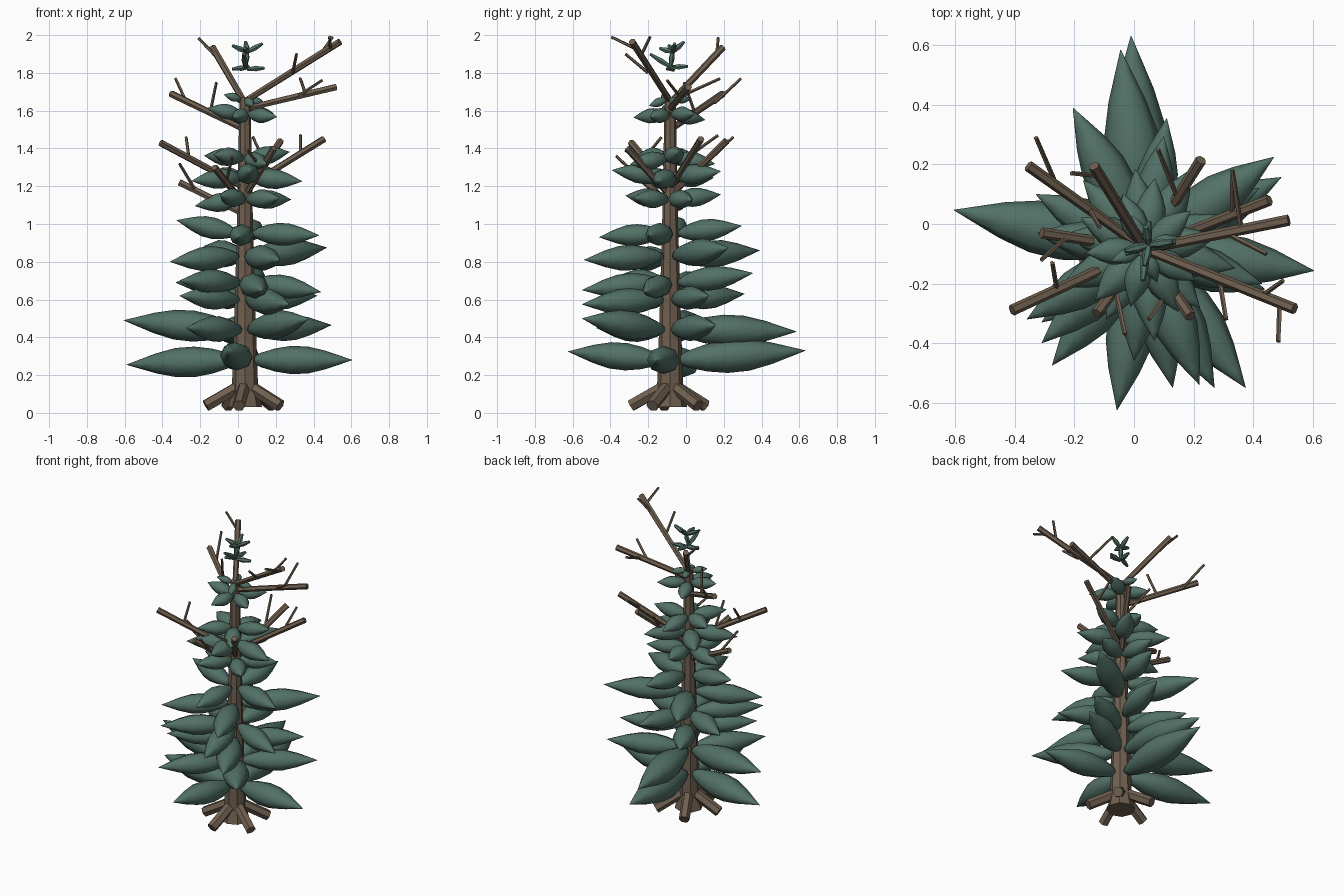
import bpy, bmesh, math
from mathutils import Vector

CX, CY = 0.037, -0.084  # trunk axis


def material(name, rgb):
    m = bpy.data.materials.new(name)
    m.diffuse_color = (*rgb, 1)
    return m


BARK = material("bark", (0.16, 0.115, 0.078))
NEEDLE = material("needles", (0.085, 0.165, 0.135))


def spindle(bm, a, b, profile, sides, wide=1.0):
    """Rings of (fraction, radius) along a line, widened sideways by `wide`."""
    a, b = Vector(a), Vector(b)
    d = (b - a).normalized()
    side = d.cross(Vector((0, 0, 1)))
    side = side.normalized() if side.length > 1e-4 else Vector((1, 0, 0))
    up = side.cross(d)
    rings = []
    for t, r in profile:
        c = a.lerp(b, t)
        rings.append([bm.verts.new(c + side * (r * wide * math.cos(k * math.tau / sides))
                                   + up * (r * math.sin(k * math.tau / sides)))
                      for k in range(sides)])
    for p, q in zip(rings, rings[1:]):
        for k in range(sides):
            n = (k + 1) % sides
            bm.faces.new((p[k], p[n], q[n], q[k]))
    bm.faces.new(rings[0][::-1])
    bm.faces.new(rings[-1])


def finish(bm, name, mat, smooth=False):
    bmesh.ops.recalc_face_normals(bm, faces=bm.faces)
    for f in bm.faces:
        f.smooth = smooth
    me = bpy.data.meshes.new(name)
    bm.to_mesh(me)
    bm.free()
    me.materials.append(mat)
    ob = bpy.data.objects.new(name, me)
    bpy.context.collection.objects.link(ob)


LEAF = [(0, .25), (.08, .52), (.22, .82), (.38, 1), (.55, .96), (.73, .66), (.88, .3), (1, .01)]


def leaf(bm, tip, z):
    tip = Vector(tip)
    d = Vector((tip.x - CX, tip.y - CY, 0)).normalized()
    base = Vector((CX, CY, z)) + d * (0.045 if z < 1 else 0.02)
    length = (tip - base).length
    r = min(0.09 * length + 0.027, 0.22 * length)
    spindle(bm, base, tip, [(t, r * s) for t, s in LEAF], 8, 1.12)


# Trunk
bm = bmesh.new()
spindle(bm, (CX, CY, 0.03), (CX, CY, 1.67),
        [(0, .09), (.05, .07), (.3, .056), (.6, .042), (1, .029)], 8)
finish(bm, "trunk", BARK)

# Roots
bm = bmesh.new()
for k in range(5):
    a = math.radians(-27) + k * math.tau / 5
    c, s = math.cos(a), math.sin(a)
    spindle(bm, (CX + .03 * c, CY + .03 * s, .14), (CX + .21 * c, CY + .21 * s, .038),
            [(0, .034), (1, .034)], 6)
finish(bm, "roots", BARK)

# Bare branches: trunk height, end point
bm = bmesh.new()
for z, end in [
    (1.19, (-.41, -.29, 1.43)), (1.65, (.54, -.285, 1.965)), (1.61, (.52, .013, 1.725)),
    (1.19, (.455, .08, 1.45)), (1.15, (.225, .215, 1.44)), (1.64, (-.135, .195, 1.935)),
    (1.5, (-.355, .195, 1.69)), (1.1, (-.125, -.3, 1.3)), (1.05, (-.31, -.03, 1.22)),
    (1.15, (.19, -.31, 1.4)),
]:
    spindle(bm, (CX, CY, z), end, [(0, .017), (1, .019)], 6)
finish(bm, "bare_branches", BARK)

# Twigs on the branches
bm = bmesh.new()
for a, b in [
    ((.49, -.27, 1.93), (.485, -.395, 1.99)), ((.29, -.2, 1.8), (.31, -.32, 1.9)),
    ((.43, -.24, 1.89), (.5, -.19, 1.99)), ((.31, -.03, 1.67), (.445, -.1, 1.76)),
    ((.36, -.02, 1.68), (.33, .18, 1.77)), ((.33, .03, 1.37), (.33, .17, 1.47)),
    ((.14, .1, 1.33), (.08, .25, 1.46)), ((-.11, .16, 1.88), (-.21, .17, 1.985)),
    ((-.27, .15, 1.64), (-.33, .29, 1.77)), ((-.15, .05, 1.58), (-.115, -.01, 1.75)),
    ((-.26, -.22, 1.35), (-.275, -.13, 1.46)), ((-.22, -.04, 1.17), (-.31, -.12, 1.32)),
    ((-.06, -.23, 1.23), (-.03, -.37, 1.36)), ((.12, -.22, 1.3), (.05, -.32, 1.39)),
]:
    spindle(bm, a, b, [(0, .009), (1, .008)], 5)
finish(bm, "twigs", BARK)

# Lower foliage tiers: trunk height, leaf tips
tiers = [
    (.28, [(-.59, .04, .255), (.605, -.157, .28), (-.057, -.625, .325), (-.01, .632, .33)]),
    (.44, [(-.605, .047, .49), (.495, .157, .465), (-.045, .585, .43),
           (.375, -.55, .5), (-.275, -.475, .45)]),
    (.6, [(.27, -.55, .575), (.42, .12, .62), (-.17, .31, .63), (-.31, -.33, .62)]),
    (.69, [(.11, .355, .74), (-.33, .1, .69), (-.31, -.4, .7), (.13, -.55, .65), (.44, -.22, .64)]),
    (.83, [(.47, .225, .875), (-.205, .39, .86), (-.36, -.32, .8), (.22, -.54, .81)]),
    (.95, [(.43, -.2, .94), (.0, -.46, .93), (-.325, -.03, 1.02), (.1, .295, .99)]),
]
for i, (z, tips) in enumerate(tiers):
    bm = bmesh.new()
    for tip in tips:
        leaf(bm, tip, z)
    finish(bm, f"foliage_tier_{i + 1}", NEEDLE, True)

# Upper foliage tiers: height, reach, count, start angle
for i, (z, reach, n, a0) in enumerate([
        (1.13, .27, 5, 25), (1.25, .31, 5, 60), (1.35, .24, 5, 10),
        (1.58, .2, 5, 40), (1.66, .12, 4, 20)]):
    bm = bmesh.new()
    for k in range(n):
        a = math.radians(a0) + k * math.tau / n
        leaf(bm, (CX + reach * math.cos(a), CY + reach * math.sin(a),
                  z + .035 * math.sin(2.3 * k + i)), z)
    finish(bm, f"upper_foliage_{i + 1}", NEEDLE, True)

# Loose crown sprig above the trunk
bm = bmesh.new()
for a, b in [
    ((.04, -.08, 1.84), (.05, -.07, 1.92)), ((.05, -.08, 1.82), (.14, -.06, 1.825)),
    ((.06, -.06, 1.83), (-.03, -.1, 1.82)), ((.04, -.08, 1.83), (.03, -.19, 1.9)),
    ((.04, -.08, 1.83), (.05, .01, 1.835)), ((.05, -.07, 1.91), (-.03, -.09, 1.945)),
    ((.05, -.07, 1.91), (.13, -.06, 1.955)), ((.05, -.07, 1.91), (.035, -.14, 1.93)),
    ((.05, -.07, 1.91), (.04, -.01, 1.965)),
]:
    spindle(bm, a, b, [(0, .01), (.5, .016), (1, .008)], 6)
finish(bm, "crown_sprig", NEEDLE)
